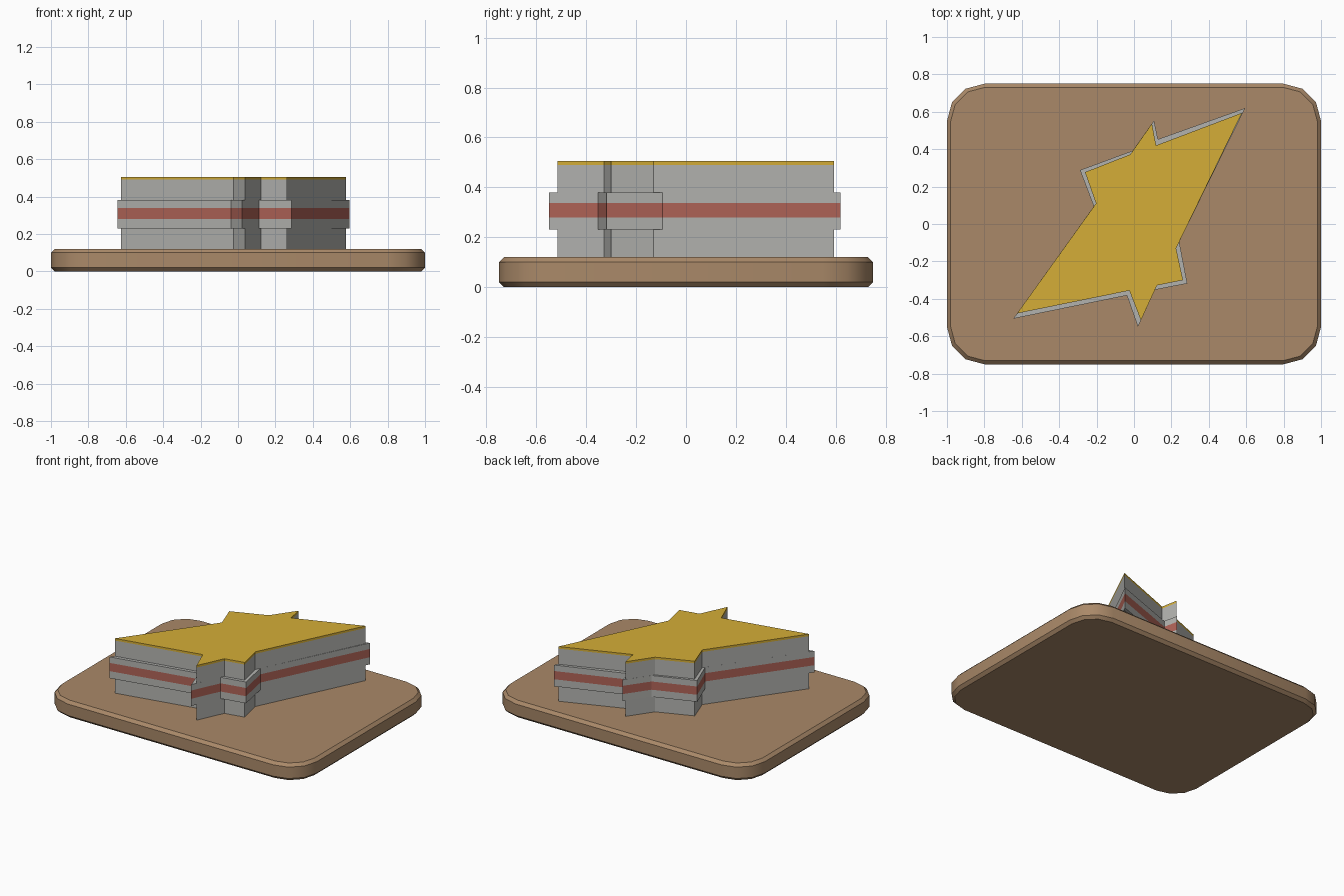
import bpy, bmesh, math

cube = bpy.data.objects.get("Cube")
if cube:
    bpy.data.objects.remove(cube, do_unlink=True)


def material(name, rgb):
    m = bpy.data.materials.new(name)
    m.use_nodes = True
    m.diffuse_color = (*rgb, 1)
    m.node_tree.nodes["Principled BSDF"].inputs["Base Color"].default_value = (*rgb, 1)
    return m


wood = material("tan wood", (0.40, 0.25, 0.14))
grey = material("stone grey", (0.45, 0.45, 0.43))
red = material("brick red", (0.43, 0.125, 0.095))
gold = material("gold", (0.66, 0.42, 0.038))


def loft(name, mat, rings):
    """Solid from a stack of (outline, z) rings, capped at both ends."""
    bm = bmesh.new()
    loops = [[bm.verts.new((x, y, z)) for x, y in outline] for outline, z in rings]
    for low, high in zip(loops, loops[1:]):
        for i in range(len(low)):
            j = (i + 1) % len(low)
            bm.faces.new((low[i], low[j], high[j], high[i]))
    bm.faces.new(loops[0])
    bm.faces.new(loops[-1])
    bmesh.ops.recalc_face_normals(bm, faces=bm.faces)
    mesh = bpy.data.meshes.new(name)
    bm.to_mesh(mesh)
    bm.free()
    mesh.materials.append(mat)
    ob = bpy.data.objects.new(name, mesh)
    bpy.context.collection.objects.link(ob)
    return ob


def rounded_rect(hx, hy, r, segments=3):
    pts = []
    for q, (sx, sy) in enumerate(((1, 1), (-1, 1), (-1, -1), (1, -1))):
        for k in range(segments + 1):
            a = math.pi / 2 * (q + k / segments)
            pts.append((sx * (hx - r) + r * math.cos(a), sy * (hy - r) + r * math.sin(a)))
    return pts


# Base slab with chamfered rims and rounded corners
full = rounded_rect(1, 0.75, 0.2)
inset = rounded_rect(0.98, 0.73, 0.18)
base = loft("base_slab", wood, [(inset, 0), (full, 0.02), (full, 0.1), (inset, 0.12)])
bpy.context.view_layer.objects.active = base
base.select_set(True)
bpy.ops.object.shade_smooth_by_angle(angle=math.radians(35))

# Jagged star outlines: main body and the wider belt
body = [(0.577, 0.594), (0.118, 0.42), (0.096, 0.537), (-0.02, 0.372),
        (-0.262, 0.277), (-0.203, 0.11), (-0.625, -0.478), (-0.025, -0.356),
        (0.037, -0.515), (0.123, -0.328), (0.262, -0.3), (0.225, -0.13)]
belt = [(0.595, 0.62), (0.128, 0.453), (0.107, 0.553), (-0.007, 0.392),
        (-0.289, 0.288), (-0.215, 0.094), (-0.645, -0.506), (-0.038, -0.382),
        (0.021, -0.55), (0.112, -0.352), (0.285, -0.318), (0.242, -0.095)]

# Stacked layers of the star
for name, mat, outline, low, high in (
        ("star_lower_body", grey, body, 0.12, 0.23),
        ("belt_lower", grey, belt, 0.23, 0.28),
        ("belt_stripe", red, belt, 0.28, 0.338),
        ("belt_upper", grey, belt, 0.338, 0.38),
        ("star_upper_body", grey, body, 0.38, 0.49),
        ("star_top_plate", gold, body, 0.49, 0.505)):
    loft(name, mat, [(outline, low), (outline, high)])
